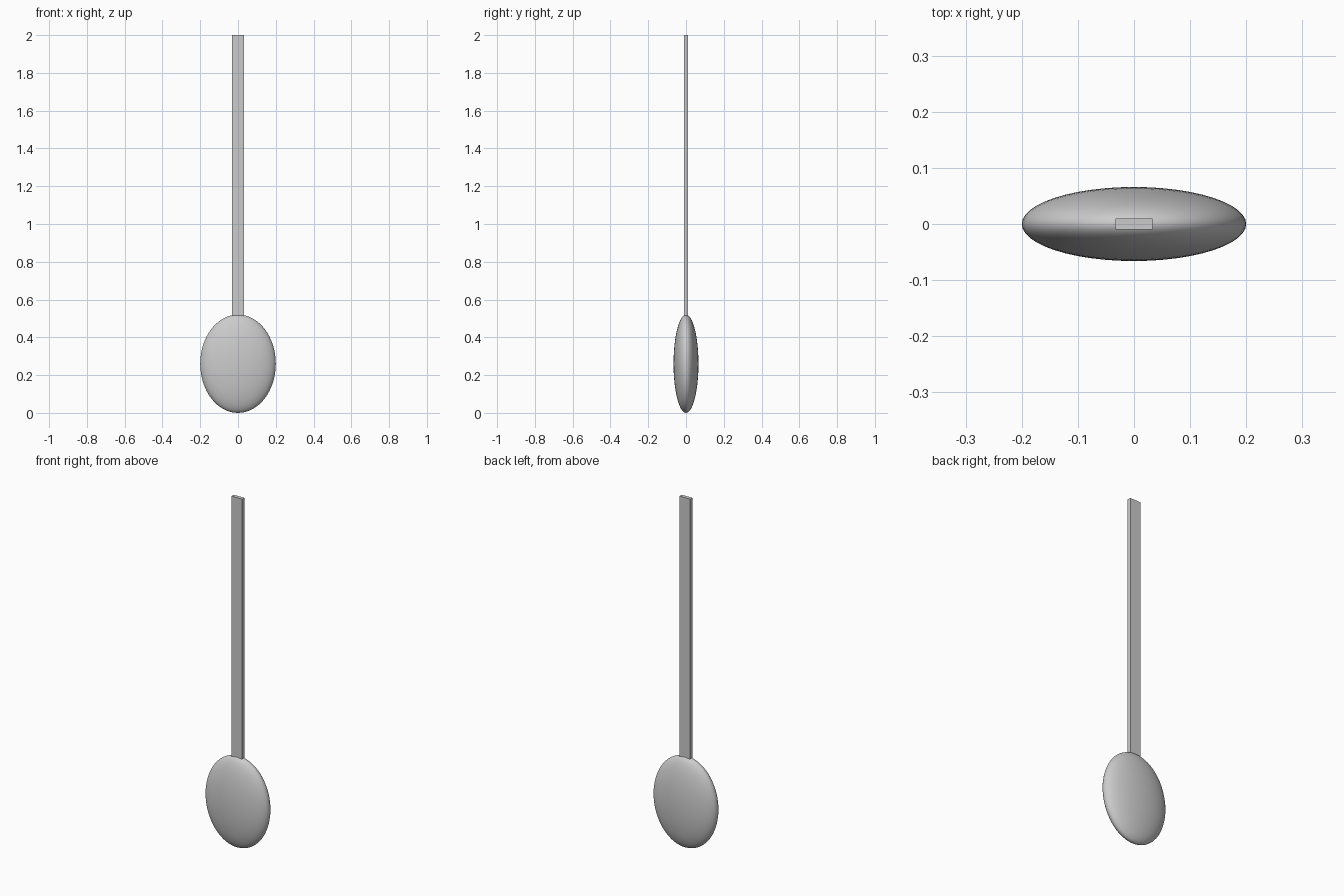
import bpy

if "Cube" in bpy.data.objects:
    bpy.data.objects.remove(bpy.data.objects["Cube"])

# Bowl: flattened solid ellipsoid
bpy.ops.mesh.primitive_uv_sphere_add(segments=48, ring_count=32, radius=1, location=(0, 0, 0.26))
bowl = bpy.context.object
bowl.name = "bowl"
bowl.scale = (0.2, 0.066, 0.26)
bpy.ops.object.transform_apply(location=False, rotation=False, scale=True)
bpy.ops.object.shade_smooth_by_angle()

# Handle: thin flat bar, its lower end just sunk into the bowl
bottom, top = 0.505, 2.0
bpy.ops.mesh.primitive_cube_add(size=1, location=(0, 0, (bottom + top) / 2))
handle = bpy.context.object
handle.name = "handle"
handle.scale = (0.066, 0.02, top - bottom)
bpy.ops.object.transform_apply(location=False, rotation=False, scale=True)
